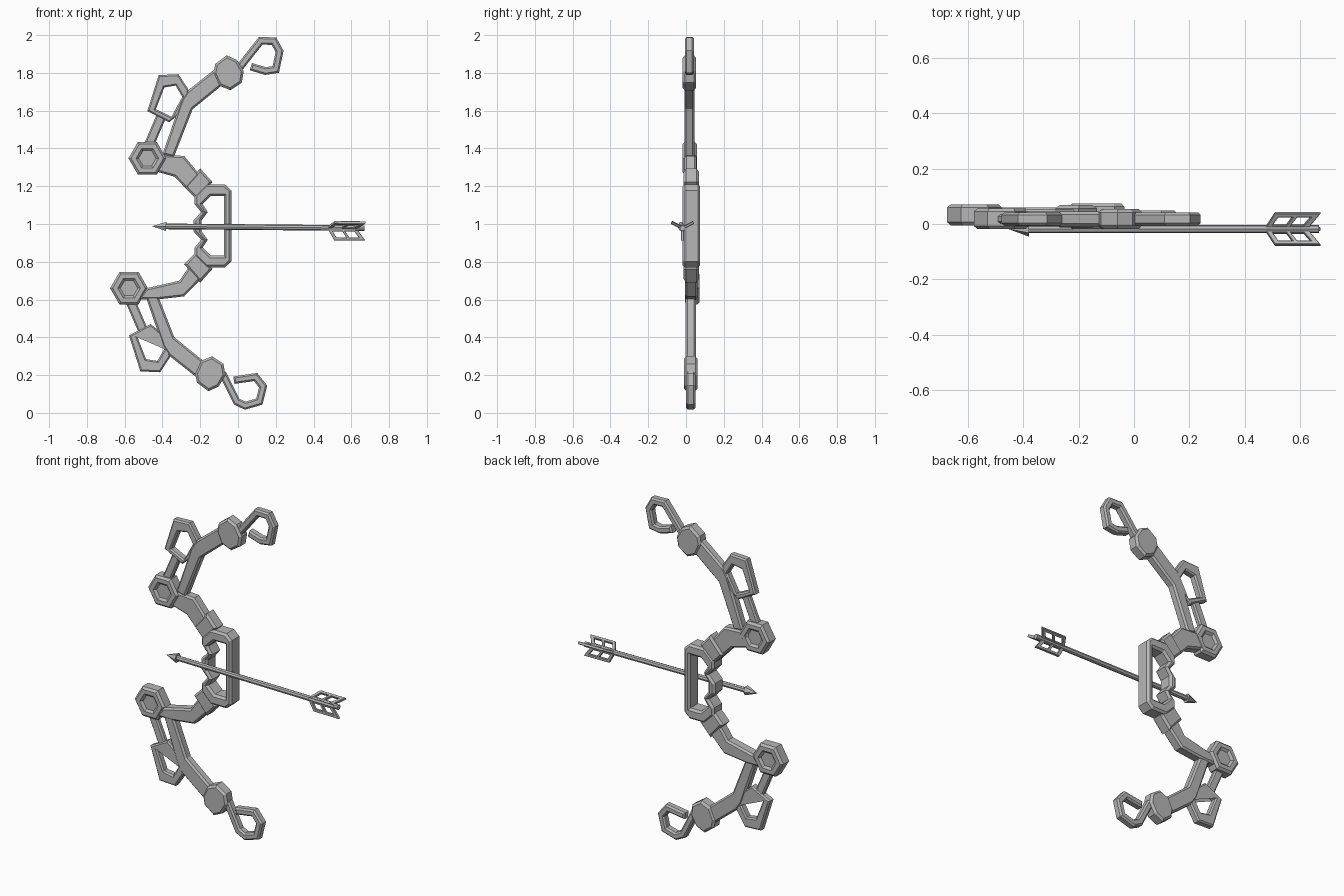
import bpy, bmesh, math
from mathutils import Matrix, Vector

if "Cube" in bpy.data.objects:
    bpy.data.objects.remove(bpy.data.objects["Cube"])

grey = bpy.data.materials.new("plain grey")
grey.diffuse_color = (0.47, 0.47, 0.47, 1)
grey.use_nodes = True
grey.node_tree.nodes["Principled BSDF"].inputs["Base Color"].default_value = grey.diffuse_color


def finish(name, mesh):
    bm = bmesh.new()
    bm.from_mesh(mesh)
    bmesh.ops.remove_doubles(bm, verts=bm.verts, dist=0.0002)
    bmesh.ops.recalc_face_normals(bm, faces=bm.faces)
    for f in bm.faces:
        f.smooth = False
        f.material_index = 0
    bm.to_mesh(mesh)
    bm.free()
    mesh.materials.clear()
    mesh.materials.append(grey)
    ob = bpy.data.objects.new(name, mesh)
    bpy.context.collection.objects.link(ob)
    return ob


def plate(name, outline, y0, y1, bevel=0.01, holes=(), matrix=None):
    """Chamfered plate: an x-z outline (with holes) running from y0 to y1."""
    cu = bpy.data.curves.new(name + "_profile", 'CURVE')
    cu.dimensions = '2D'
    cu.fill_mode = 'BOTH'
    cu.extrude = (y1 - y0) / 2 - bevel
    cu.bevel_depth = bevel
    cu.bevel_resolution = 0
    cu.offset = -bevel
    for loop in (outline, *holes):
        s = cu.splines.new('POLY')
        s.points.add(len(loop) - 1)
        for p, (x, z) in zip(s.points, loop):
            p.co = (x, z, 0, 1)
        s.use_cyclic_u = True
    tmp = bpy.data.objects.new(name + "_curve", cu)
    bpy.context.collection.objects.link(tmp)
    dg = bpy.context.evaluated_depsgraph_get()
    mesh = bpy.data.meshes.new_from_object(tmp.evaluated_get(dg))
    bpy.data.objects.remove(tmp)
    mesh.transform(Matrix.Translation((0, (y0 + y1) / 2, 0)) @ Matrix.Rotation(math.pi / 2, 4, 'X'))
    if matrix:
        mesh.transform(matrix)
    return finish(name, mesh)


def strip(path, width):
    """Outline of an open path with mitred corners."""
    pts = [Vector(p) for p in path]
    left, right = [], []
    for i, p in enumerate(pts):
        a = (p - pts[i - 1]).normalized() if i else (pts[1] - p).normalized()
        b = (pts[i + 1] - p).normalized() if i < len(pts) - 1 else a
        na, nb = Vector((-a.y, a.x)), Vector((-b.y, b.x))
        m = (na + nb).normalized()
        m *= width / 2 / m.dot(na)
        left.append(tuple(p + m))
        right.append(tuple(p - m))
    return left + right[::-1]


def hexagon(r):
    return [(r * math.cos(k * math.pi / 3), r * math.sin(k * math.pi / 3)) for k in range(6)]


# Limb shapes, measured from the hexagonal hub
LIMB = [(.08, .02), (.14, .005), (.24, .26), (.40, .39), (.355, .47), (.21, .355), (.18, .31)]
FRAME = [(0, .25), (.06, .44), (.165, .445), (.22, .36), (.20, .26), (.115, .19)]
FRAME_HOLE = [(.045, .26), (.09, .375), (.15, .385), (.185, .325), (.128, .22)]
STRUT = strip([(0, .05), (.075, .225)], .052)
KNOB = [(.36, .50), (.42, .545), (.475, .52), (.51, .46), (.50, .40), (.44, .36),
        (.38, .385), (.35, .45)]
TOP_LOOP = [(.48, .47), (.555, .565), (.60, .622), (.67, .62), (.70, .566),
            (.68, .47), (.625, .462), (.548, .485)]
LOW_LOOP = [(.495, .45), (.57, .60), (.615, .622), (.69, .60), (.71, .52),
            (.67, .47), (.555, .487)]

for side, cx, cz, sgn, y, hub_y, loop in (
        ("upper", -.48, 1.348, 1, .018, .019, TOP_LOOP),
        ("lower", -.577, .66, -1, .025, .033, LOW_LOOP)):
    def put(pts):
        return [(cx + px, cz + sgn * pz) for px, pz in pts]
    # hub with a hexagonal recess
    plate(side + "_hub", put(hexagon(.1)), hub_y - .038, hub_y + .038, .012, [put(hexagon(.046))])
    plate(side + "_hub_core", put(hexagon(.052)), hub_y - .026, hub_y + .026, .002)
    # limb, open frame and strut
    plate(side + "_limb", put(LIMB), y - .027, y + .027)
    plate(side + "_frame", put(FRAME), y - .023, y + .023, .008, [put(FRAME_HOLE)])
    plate(side + "_strut", put(STRUT), y - .017, y + .017, .008)
    # tip knob and hooked loop
    plate(side + "_knob", put(KNOB), y - .036, y + .036, .012)
    plate(side + "_tip_loop", put(strip(loop, .04)), y - .024, y + .024, .009)

# Links from the riser to the hubs
plate("upper_link", [(-.44, 1.37), (-.285, 1.36), (-.185, 1.24), (-.255, 1.165),
                     (-.335, 1.25), (-.44, 1.28)], -.008, .055)
plate("lower_link", [(-.485, .66), (-.31, .70), (-.255, .78), (-.185, .72),
                     (-.285, .617), (-.43, .60), (-.53, .60)], -.005, .06)

# Riser blocks
for name, s in (("upper_block", 1), ("lower_block", -1)):
    plate(name, [(x, .992 + s * z) for x, z in
                 ((-.20, .302), (-.135, .23), (-.215, .133), (-.285, .205))], -.012, .068, .012)

# Grip: squared frame with a finger-notched left wall
HALF_OUT = [(-.07, .22), (-.035, .188), (-.035, -.188), (-.07, -.22), (-.17, -.22), (-.23, -.16),
            (-.23, -.115), (-.195, -.073), (-.235, -.03), (-.235, .03), (-.195, .073),
            (-.23, .115), (-.23, .16), (-.17, .22)]
HOLE = [(-.075, .157), (-.075, -.157), (-.145, -.157), (-.187, -.115), (-.16, -.073),
        (-.192, -.03), (-.192, .03), (-.16, .073), (-.187, .115), (-.145, .157)]
plate("grip", [(x, z + .99) for x, z in HALF_OUT], -.018, .075, .012,
      [[(x, z + .99) for x, z in HOLE]])

# Arrow, slightly tilted
AY = -.018
arrow = Matrix.Translation((0, AY, .984)) @ Matrix.Rotation(math.radians(.5), 4, 'Y')


def cone(name, x0, x1, r0, r1, n):
    bm = bmesh.new()
    bmesh.ops.create_cone(bm, cap_ends=True, segments=n, radius1=r0, radius2=r1, depth=x1 - x0)
    mesh = bpy.data.meshes.new(name)
    bm.to_mesh(mesh)
    bm.free()
    mesh.transform(arrow @ Matrix.Translation(((x0 + x1) / 2, 0, 0)) @ Matrix.Rotation(math.pi / 2, 4, 'Y'))
    return finish(name, mesh)


cone("arrow_shaft", -.39, .67, .015, .015, 8)
cone("arrow_head", -.455, -.38, 0, .028, 6)

# Three open-framed vanes
VANE = [(.475, .005), (.51, .066), (.675, .066), (.63, .005)]
WINDOWS = [[(.502, .018), (.522, .050), (.573, .050), (.552, .018)],
           [(.568, .018), (.590, .050), (.640, .050), (.615, .018)]]
for k, ang in enumerate((63, 180, 297)):
    plate(f"arrow_vane_{k + 1}", VANE, -.008, .008, .002, WINDOWS,
          arrow @ Matrix.Rotation(math.radians(ang), 4, 'X'))
